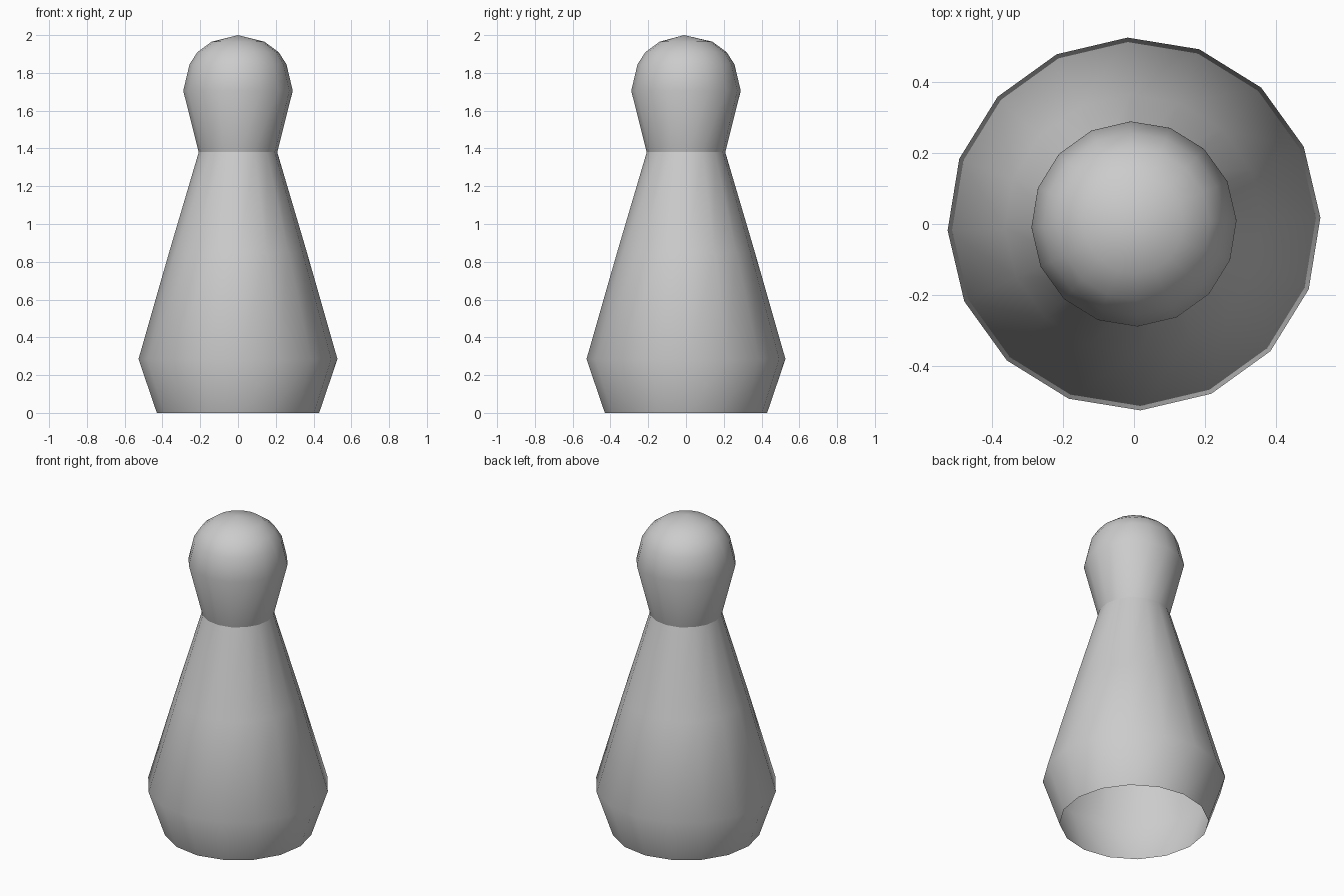
import bpy, bmesh, math

cube = bpy.data.objects.get("Cube")
if cube:
    bpy.data.objects.remove(cube, do_unlink=True)

SIDES = 16
TURN = math.radians(2)
NECK_Z = 1.38
# Radius and height up the pawn: open foot, belly, neck, head, crown
PROFILE = [(0.43, 0), (0.527, 0.285), (0.365, 0.85), (0.208, NECK_Z), (0.29, 1.705),
           (0.257, 1.845), (0.215, 1.91), (0.14, 1.965)]

grey = bpy.data.materials.new("plain grey")
grey.use_nodes = True
colour = (0.6, 0.6, 0.6, 1)
grey.diffuse_color = colour
grey.node_tree.nodes["Principled BSDF"].inputs["Base Color"].default_value = colour

# Turned body, left open underneath
bm = bmesh.new()
rings = []
for r, z in PROFILE:
    angles = [TURN + math.tau * i / SIDES for i in range(SIDES)]
    rings.append([bm.verts.new((r * math.cos(a), r * math.sin(a), z)) for a in angles])
for low, high in zip(rings, rings[1:]):
    for i in range(SIDES):
        j = (i + 1) % SIDES
        bm.faces.new((low[i], low[j], high[j], high[i]))

# Rounded crown
tip = bm.verts.new((0, -0.01, 2))
for i in range(SIDES):
    bm.faces.new((rings[-1][i], rings[-1][(i + 1) % SIDES], tip))

# Smooth surface with a crease at the neck
for face in bm.faces:
    face.smooth = True
for edge in bm.edges:
    edge.smooth = not all(abs(v.co.z - NECK_Z) < 0.001 for v in edge.verts)

mesh = bpy.data.meshes.new("pawn_body")
bm.to_mesh(mesh)
bm.free()
mesh.materials.append(grey)
body = bpy.data.objects.new("pawn_body", mesh)
bpy.context.collection.objects.link(body)
